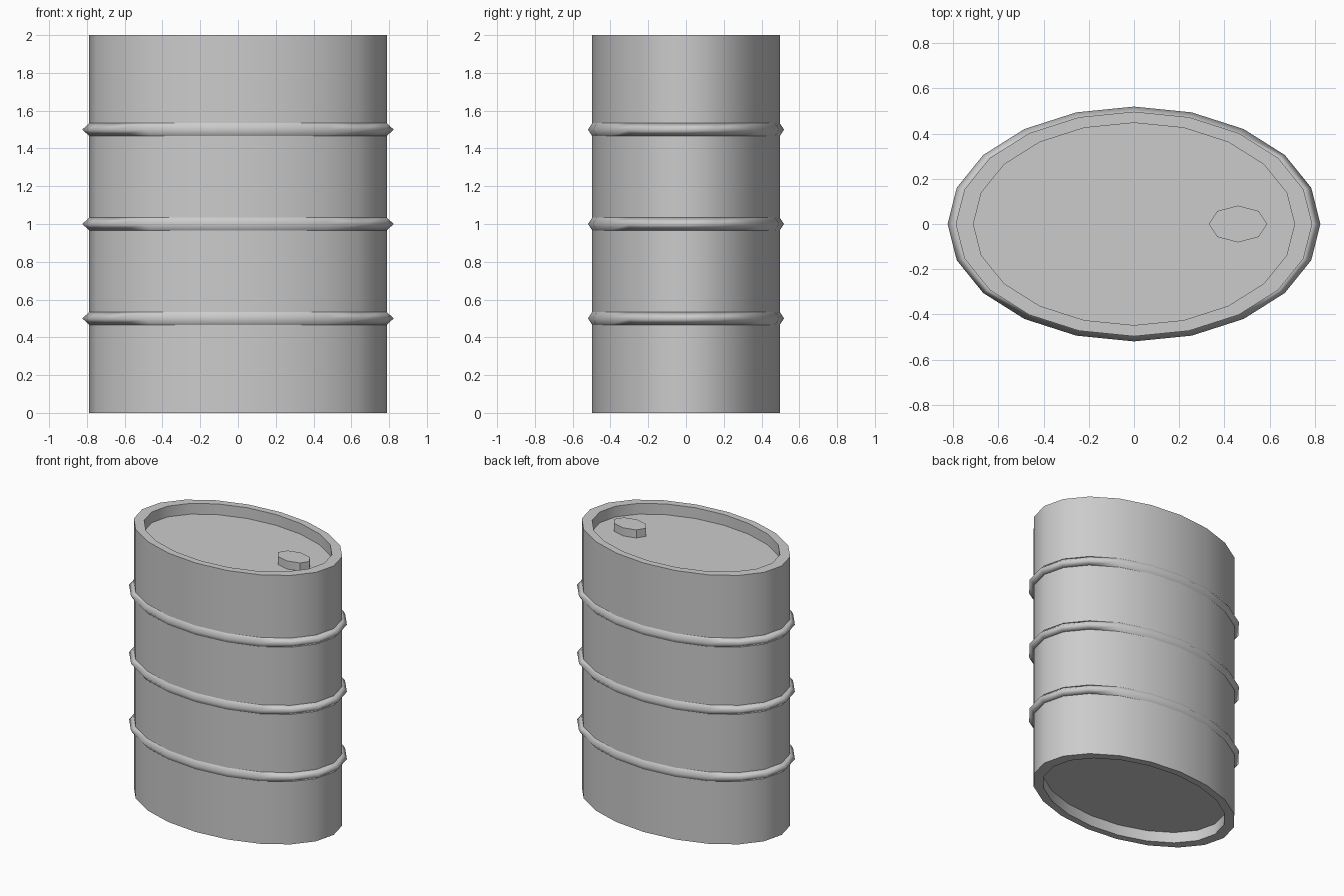
import bpy, bmesh, math

if "Cube" in bpy.data.objects:
    bpy.data.objects.remove(bpy.data.objects["Cube"])

RATIO = 0.63  # depth / width of the oval section


def lathe(name, profile, sides, closed=False, cx=0.0, angle=40):
    """Spin (radius, z) points into an oval solid; cap the ends or close the loop."""
    bm = bmesh.new()
    rings = []
    for r, z in profile:
        rings.append([bm.verts.new((cx + r * math.cos(2 * math.pi * i / sides),
                                    RATIO * r * math.sin(2 * math.pi * i / sides), z))
                      for i in range(sides)])
    pairs = list(zip(rings, rings[1:]))
    if closed:
        pairs.append((rings[-1], rings[0]))
    else:
        bm.faces.new(rings[0][::-1])
        bm.faces.new(rings[-1])
    for a, b in pairs:
        for i in range(sides):
            j = (i + 1) % sides
            bm.faces.new((a[i], a[j], b[j], b[i]))
    bmesh.ops.recalc_face_normals(bm, faces=bm.faces)
    mesh = bpy.data.meshes.new(name)
    bm.to_mesh(mesh)
    bm.free()
    obj = bpy.data.objects.new(name, mesh)
    bpy.context.collection.objects.link(obj)
    bpy.ops.object.select_all(action='DESELECT')
    obj.select_set(True)
    bpy.context.view_layer.objects.active = obj
    bpy.ops.object.shade_smooth_by_angle(angle=math.radians(angle))
    return obj


# Drum body with recessed bottom and lid
lathe("drum_body", [(0.71, 0.08), (0.71, 0), (0.788, 0),
                    (0.788, 2), (0.71, 2), (0.71, 1.92)], 20)

# Three raised hoops with a diamond section, smooth over the crest
for i, z in enumerate((0.5, 1.0, 1.5)):
    lathe(f"hoop_{i + 1}", [(0.788, z - 0.034), (0.824, z),
                            (0.788, z + 0.034), (0.754, z)], 20, closed=True, angle=100)

# Filler cap on the lid
lathe("filler_cap", [(0.129, 1.91), (0.129, 1.98)], 8, cx=0.46)
